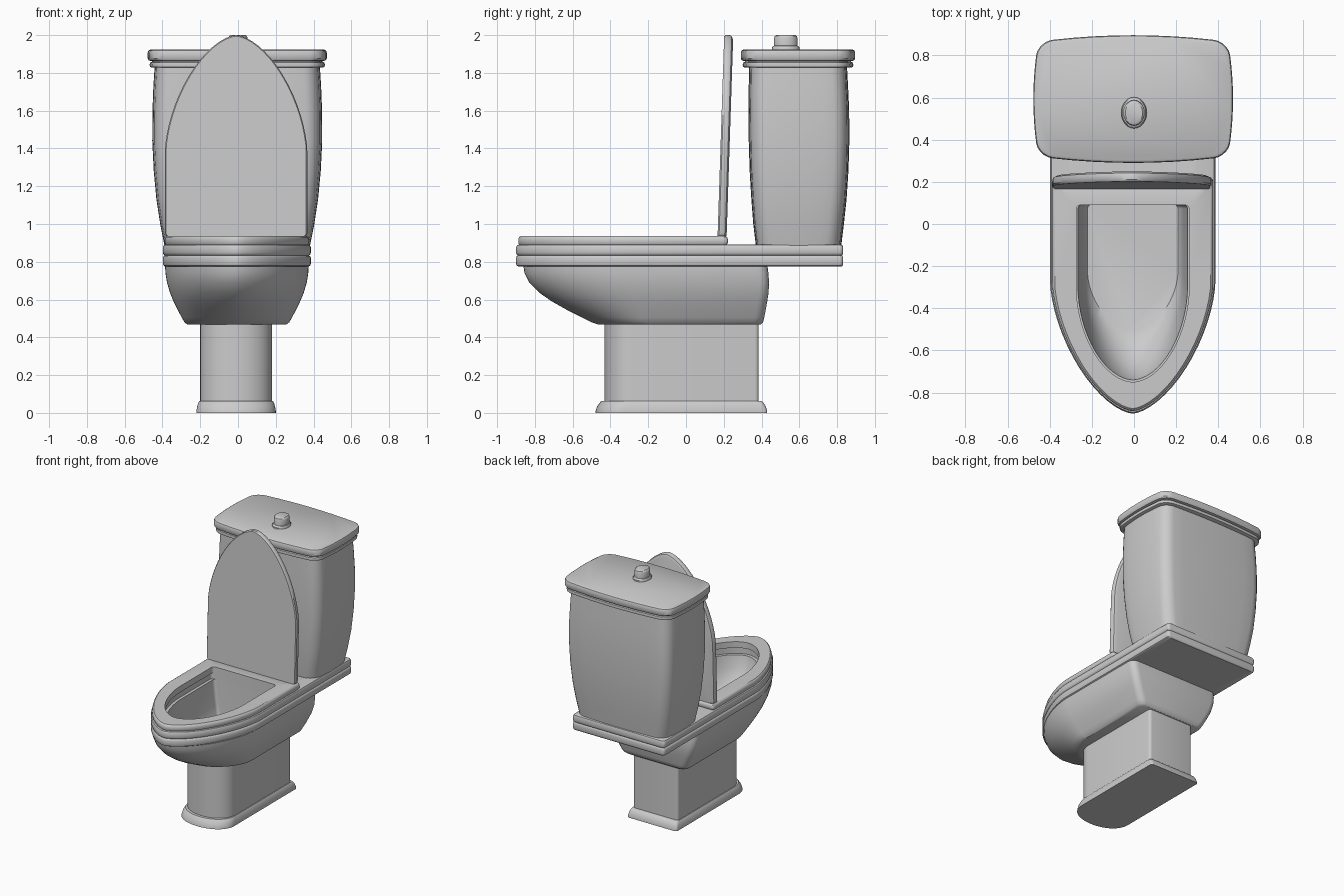
import bpy, bmesh, math

CX = -0.006


def d_ring(hw, tip, back, z, ys=-0.28, n=1.6, r=0.02, cx=CX):
    """D-shaped outline: pointed-round front at y=tip, square back with corner radius r."""
    pts = []
    for i in range(5):
        a = math.pi / 2 * (1 - i / 4)
        pts.append((hw - r + r * math.cos(a), back - r + r * math.sin(a)))
    for i in range(33):
        a = math.pi * i / 32
        c, s = math.cos(a), max(math.sin(a), 0)
        pts.append((math.copysign(abs(c) ** (2 / n), c) * hw, ys - (ys - tip) * s ** (2 / n)))
    pts += [(-x, y) for x, y in reversed(pts[:5])]
    return [(x + cx, y, z) for x, y in pts]


def box_ring(hw, y0, y1, z, r, bx, by, cx=-0.004):
    """Rounded rectangle whose four sides bulge outward."""
    hd, cy = (y1 - y0) / 2, (y0 + y1) / 2
    pts = []
    for k, (sx, sy) in enumerate(((1, 1), (-1, 1), (-1, -1), (1, -1))):
        arc = [(sx * (hw - r) + r * math.cos(math.pi / 2 * (k + i / 5)),
                sy * (hd - r) + r * math.sin(math.pi / 2 * (k + i / 5))) for i in range(6)]
        pts += arc
        # subdivide the straight side that follows the corner
        nx, ny = [(-hw + r, hd), (-hw, -hd + r), (hw - r, -hd), (hw, hd - r)][k]
        x, y = arc[-1]
        pts += [(x + (nx - x) * t / 8, y + (ny - y) * t / 8) for t in range(1, 8)]
    return [(cx + x * (1 - bx * (y / hd) ** 2), cy + y * (1 - by * (x / hw) ** 2), z)
            for x, y in pts]


def loft(name, rings, closed=False):
    """Skin a stack of rings; cap both ends, or join last to first when closed."""
    bm = bmesh.new()
    vs = [[bm.verts.new(p) for p in ring] for ring in rings]
    m = len(vs[0])
    pairs = list(zip(vs, vs[1:])) + ([(vs[-1], vs[0])] if closed else [])
    for a, b in pairs:
        for i in range(m):
            j = (i + 1) % m
            bm.faces.new((a[i], a[j], b[j], b[i]))
    if not closed:
        bm.faces.new(vs[0])
        bm.faces.new(vs[-1])
    bmesh.ops.recalc_face_normals(bm, faces=bm.faces)
    me = bpy.data.meshes.new(name)
    bm.to_mesh(me)
    bm.free()
    ob = bpy.data.objects.new(name, me)
    bpy.context.collection.objects.link(ob)
    bpy.ops.object.select_all(action='DESELECT')
    ob.select_set(True)
    bpy.context.view_layer.objects.active = ob
    bpy.ops.object.shade_smooth_by_angle(angle=math.radians(35))
    return ob


# Pedestal: flared foot and straight column
loft("pedestal", [d_ring(hw, tip, back, z, ys=tip + 0.15, n=2.1, cx=-0.01)
                  for hw, tip, back, z in (
    (0.21, -0.48, 0.43, 0), (0.21, -0.478, 0.43, 0.012), (0.206, -0.47, 0.422, 0.035),
    (0.2, -0.455, 0.41, 0.055), (0.195, -0.45, 0.4, 0.062),
    (0.19, -0.432, 0.385, 0.063), (0.19, -0.432, 0.385, 0.48))])

# Bowl: inner basin, rim with two rounded bands, outer bowl
inner = [d_ring(hw, tip, 0.092, z, ys=ys, n=1.85) for hw, tip, z, ys in (
    (0.215, -0.5, 0.55, -0.22), (0.228, -0.57, 0.575, -0.23), (0.24, -0.66, 0.65, -0.25),
    (0.252, -0.72, 0.75, -0.28), (0.26, -0.74, 0.84, -0.3), (0.282, -0.765, 0.84, -0.3),
    (0.282, -0.765, 0.892, -0.3))]
rim = [d_ring(0.392 - i, -0.9 + i, 0.832 - i * 0.6, z) for i, z in (
    (0.018, 0.892), (0.006, 0.888), (0, 0.876), (0, 0.848), (0.004, 0.838), (0.01, 0.834),
    (0.004, 0.83), (0, 0.82), (0, 0.79), (0.004, 0.78), (0.012, 0.775))]
outer = [d_ring(hw, tip, back, z, ys=ys, n=1.75, r=0.05) for hw, tip, back, z, ys in (
    (0.38, -0.86, 0.432, 0.775, -0.28), (0.378, -0.855, 0.436, 0.74, -0.28),
    (0.37, -0.83, 0.44, 0.69, -0.27), (0.354, -0.775, 0.437, 0.635, -0.26),
    (0.335, -0.71, 0.43, 0.59, -0.25), (0.313, -0.63, 0.422, 0.545, -0.24),
    (0.292, -0.55, 0.414, 0.505, -0.23), (0.278, -0.5, 0.408, 0.48, -0.22),
    (0.262, -0.465, 0.395, 0.468, -0.21))]
loft("bowl", inner + rim + outer)

# Seat ring
seat = [d_ring(0.382 - i, -0.888 + i, 0.222 - i, z) for i, z in (
    (0.006, 0.889), (0, 0.9), (0, 0.918), (0.004, 0.93), (0.012, 0.936))]
seat += [d_ring(0.268, -0.75, 0.09, z, ys=-0.3, n=1.85) for z in (0.936, 0.889)]
loft("seat", seat, closed=True)

# Raised lid: same outline stood upright with a slight lean
lid = []
for i, d in ((0.006, 0), (0, 0.008), (0, 0.03), (0.006, 0.04), (0.025, 0.048)):
    flat = d_ring(0.377 - i, -1.068 + i, -i * 0.2, 0, ys=-0.45, n=1.65, cx=-0.01)
    lid.append([(x, 0.167 + d - y * 0.033, 0.932 - y) for x, y, _ in flat])
loft("lid", lid)

# Tank body, barrel-curved
loft("tank", [box_ring(hw, y0, y1, z, 0.07, 0.05, 0.06) for hw, y0, y1, z in (
    (0.385, 0.37, 0.822, 0.885), (0.408, 0.356, 0.836, 1.0), (0.428, 0.346, 0.85, 1.13),
    (0.442, 0.337, 0.86, 1.28), (0.45, 0.332, 0.865, 1.44), (0.449, 0.331, 0.864, 1.6),
    (0.444, 0.332, 0.858, 1.73), (0.437, 0.335, 0.852, 1.84))])

# Tank cover with a groove between its two bands
loft("tank_cover", [box_ring(0.474 - i, 0.29 + i, 0.896 - i, z, 0.07, 0.05, 0.1)
                    for i, z in (
    (0.02, 1.828), (0.012, 1.832), (0.01, 1.842), (0.012, 1.854), (0.022, 1.858),
    (0.022, 1.862), (0.006, 1.866), (0, 1.876), (0, 1.908), (0.004, 1.918), (0.014, 1.924))])

# Oval flush button on a small flange
loft("flush_button", [[(r * 0.82 * math.cos(math.tau * k / 32),
                        0.528 + r * math.sin(math.tau * k / 32), z) for k in range(32)]
                      for r, z in (
    (0.074, 1.92), (0.074, 1.934), (0.068, 1.942), (0.062, 1.944), (0.062, 1.985),
    (0.058, 1.995), (0.05, 2.0))])
